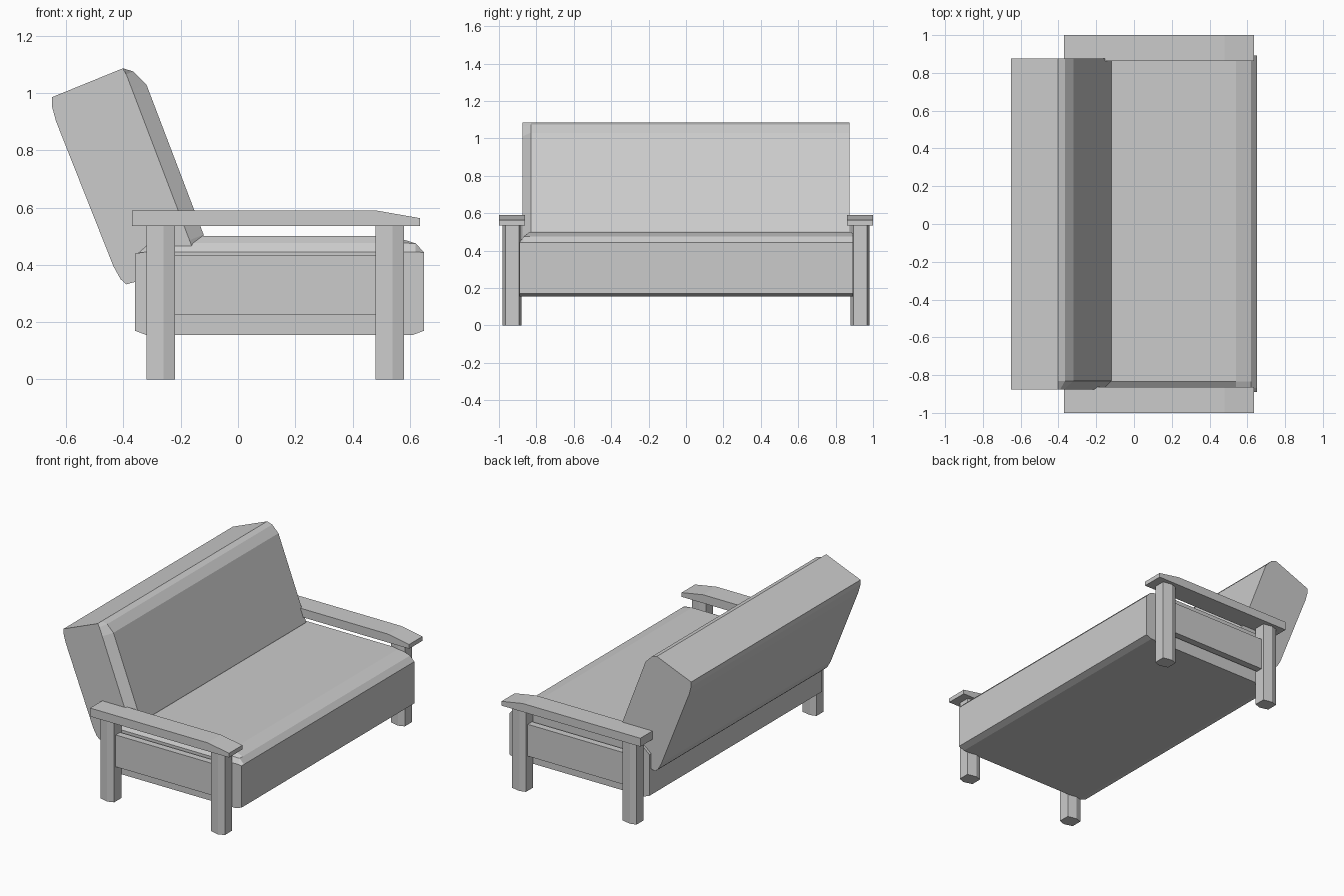
import bpy, bmesh

if "Cube" in bpy.data.objects:
    bpy.data.objects.remove(bpy.data.objects["Cube"])


def loft(name, rings):
    """Skin a list of equally long 3D rings and cap both ends."""
    bm = bmesh.new()
    vs = [[bm.verts.new(p) for p in r] for r in rings]
    n = len(vs[0])
    for a, b in zip(vs, vs[1:]):
        for i in range(n):
            j = (i + 1) % n
            bm.faces.new((a[i], a[j], b[j], b[i]))
    bm.faces.new(vs[0])
    bm.faces.new(vs[-1])
    bmesh.ops.recalc_face_normals(bm, faces=bm.faces)
    me = bpy.data.meshes.new(name)
    bm.to_mesh(me)
    bm.free()
    ob = bpy.data.objects.new(name, me)
    bpy.context.collection.objects.link(ob)
    return ob


def side_profile(pts, y):
    return [(x, y, z) for x, z in pts]


def press(pts, normal, limit):
    """Push profile points back to a limit along a normal (chamfered ends)."""
    nx, nz = normal
    out = []
    for x, z in pts:
        d = max(0, x * nx + z * nz - limit)
        out.append((x - d * nx, z - d * nz))
    return out


# Seat block, softened upper edge on the near end
seat = [(-.36, .17), (-.32, .155), (.61, .155), (.65, .17), (.65, .443),
        (.62, .475), (.54, .5), (-.25, .5), (-.32, .475), (-.36, .44)]
loft("seat", [side_profile(press(seat, (0, 1), .445), -.89),
              side_profile(press(seat, (0, 1), .476), -.868),
              side_profile(seat, -.835),
              side_profile(seat, .893)])

# Leaning backrest, chamfered front edge on the near end
back = [(-.65, .985), (-.65, .955), (-.635, .9), (-.435, .395), (-.41, .35),
        (-.39, .332), (-.36, .34), (-.15, .43), (-.12, .485), (-.12, .505),
        (-.32, 1.03), (-.365, 1.075), (-.402, 1.086)]
normal = (.934, .356)
front = -.32 * normal[0] + 1.03 * normal[1]
loft("backrest", [side_profile(press(back, normal, front - .053), -.875),
                  side_profile(back, -.83),
                  side_profile(back, .875)])

leg = [(-.05, -.035), (.01, -.05), (.05, -.035),
       (.05, .038), (-.01, .05), (-.05, .038)]
arm = [(-.37, .535), (.635, .535), (.635, .563), (.48, .59), (-.37, .59)]
panel = [(-.25, .227), (.5, .227), (.5, .435), (-.25, .435)]

for s, side in ((-1, "right"), (1, "left")):
    # Legs
    for cx, place in ((-.27, "back"), (.53, "front")):
        loft(f"{place}_{side}_leg",
             [[(cx + x, s * .93 + y, z) for x, y in leg] for z in (0, .54)])
    # Armrest and side panel
    loft(f"{side}_armrest", [side_profile(arm, s * y) for y in (.862, 1)])
    loft(f"{side}_side_panel", [side_profile(panel, s * y) for y in (.905, .95)])
